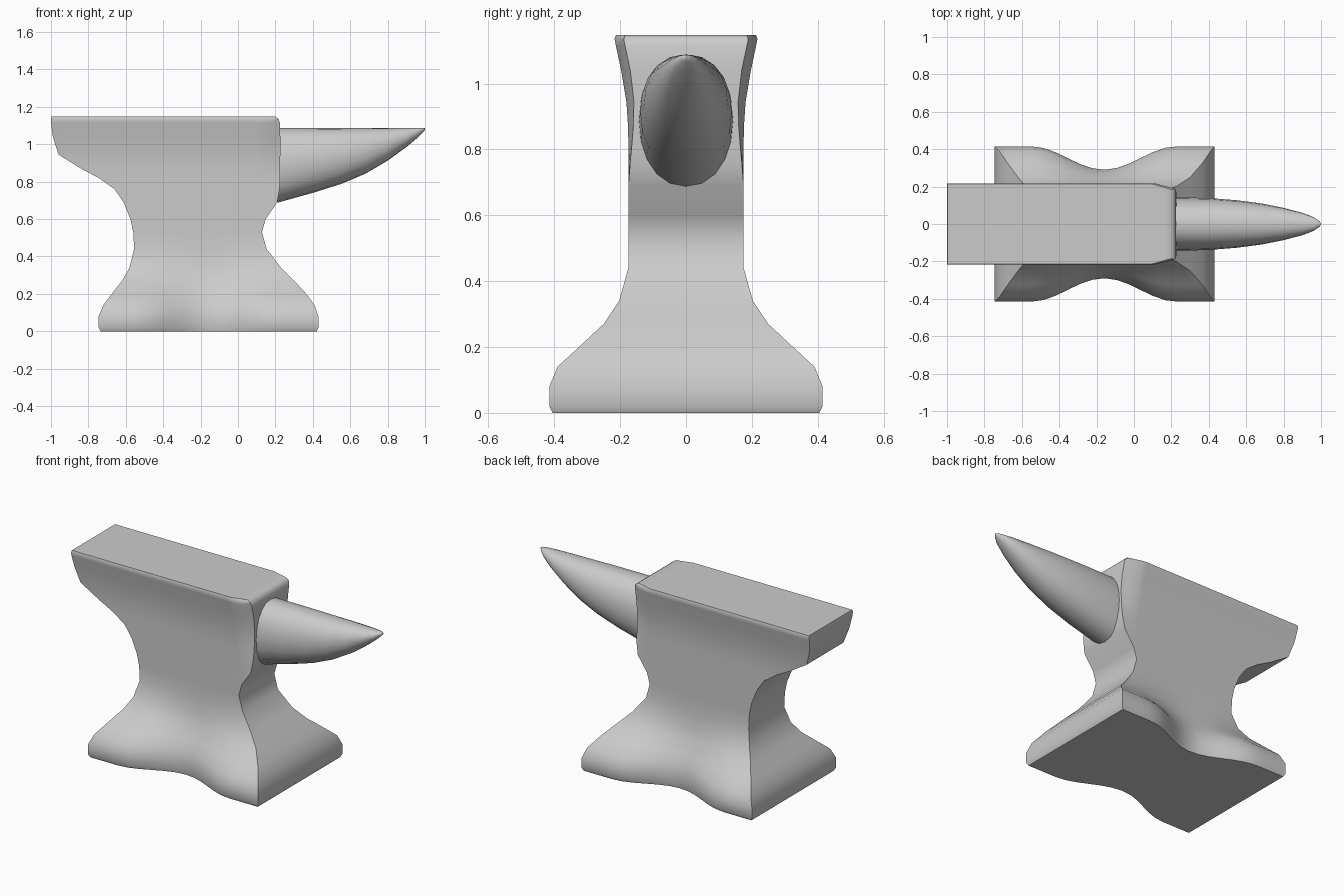
import bpy, bmesh, math

if "Cube" in bpy.data.objects:
    bpy.data.objects.remove(bpy.data.objects["Cube"])


def finish(bm, name, angle):
    bmesh.ops.remove_doubles(bm, verts=bm.verts, dist=0.0005)
    bmesh.ops.recalc_face_normals(bm, faces=bm.faces)
    mesh = bpy.data.meshes.new(name)
    bm.to_mesh(mesh)
    bm.free()
    ob = bpy.data.objects.new(name, mesh)
    bpy.context.collection.objects.link(ob)
    bpy.ops.object.select_all(action='DESELECT')
    bpy.context.view_layer.objects.active = ob
    ob.select_set(True)
    bpy.ops.object.shade_smooth_by_angle(angle=math.radians(angle))
    return ob


def loft(bm, rings):
    # Join successive closed rings with quads
    for a, b in zip(rings, rings[1:]):
        n = len(a)
        for i in range(n):
            j = (i + 1) % n
            bm.faces.new((a[i], a[j], b[j], b[i]))


# Body: height, left x, right x, half depth
levels = [
    (0.00, -0.735, 0.42, 0.405), (0.02, -0.745, 0.43, 0.415),
    (0.08, -0.745, 0.43, 0.415), (0.14, -0.72, 0.41, 0.39),
    (0.20, -0.675, 0.365, 0.325), (0.27, -0.62, 0.30, 0.25),
    (0.34, -0.58, 0.23, 0.203), (0.44, -0.555, 0.153, 0.175),
    (0.53, -0.56, 0.128, 0.175), (0.60, -0.575, 0.148, 0.175),
    (0.69, -0.612, 0.21, 0.175), (0.76, -0.66, 0.222, 0.175),
    (0.82, -0.745, 0.225, 0.175), (0.87, -0.84, 0.225, 0.176),
    (0.945, -0.96, 0.226, 0.181), (1.04, -0.99, 0.226, 0.197),
    (1.115, -1.0, 0.224, 0.213), (1.135, -1.0, 0.217, 0.217),
    (1.147, -0.997, 0.20, 0.213),
]
columns = [i / 18 for i in range(17)] + [0.915, 0.96, 1.0]


def half_depth(x, t, z, h):
    # Foot sides are scooped in the middle
    d = abs(x + 0.16)
    if h > 0.175 and z < 0.5 and d < 0.39:
        h = 0.175 + (h - 0.175) * (1 - 0.52 * math.cos(d / 0.39 * math.pi / 2) ** 2)
    # Upper corners beside the horn are chamfered
    if z > 0.7 and t > 0.915:
        h -= 0.028 * min(1, (z - 0.7) / 0.3) * ((t - 0.915) / 0.085)
    return h


bm = bmesh.new()
rings = []
for z, left, right, h in levels:
    pts = []
    for t in columns:
        x = left + (right - left) * t
        pts.append((x, half_depth(x, t, z, h)))
    front = [bm.verts.new((x, -y, z)) for x, y in pts]
    back = [bm.verts.new((x, y, z)) for x, y in reversed(pts)]
    rings.append(front + back)
loft(bm, rings)
# Flat underside and working face
for ring in (rings[0], rings[-1]):
    n = len(ring)
    for i in range(len(columns) - 1):
        bm.faces.new((ring[i], ring[i + 1], ring[n - 2 - i], ring[n - 1 - i]))
finish(bm, "anvil_body", 40)

# Horn: x, half width, bottom z, top z
stations = [
    (0.15, 0.143, 0.675, 1.088), (0.22, 0.143, 0.69, 1.088),
    (0.40, 0.139, 0.74, 1.088), (0.55, 0.127, 0.787, 1.088),
    (0.68, 0.110, 0.842, 1.088), (0.80, 0.086, 0.912, 1.088),
    (0.90, 0.060, 0.985, 1.088), (0.96, 0.037, 1.035, 1.088),
    (0.99, 0.016, 1.065, 1.088), (1.00, 0.004, 1.077, 1.085),
]
SIDES = 20
bm = bmesh.new()
rings = []
for x, w, low, high in stations:
    mid, r = (low + high) / 2, (high - low) / 2
    ring = []
    for i in range(SIDES):
        a = 2 * math.pi * i / SIDES
        c, s = math.cos(a), math.sin(a)
        ring.append(bm.verts.new((x, w * math.copysign(abs(c) ** 0.9, c),
                                  mid + r * math.copysign(abs(s) ** 0.95, s))))
    rings.append(ring)
loft(bm, rings)
bm.faces.new(rings[0])
bm.faces.new(rings[-1])
finish(bm, "anvil_horn", 50)
